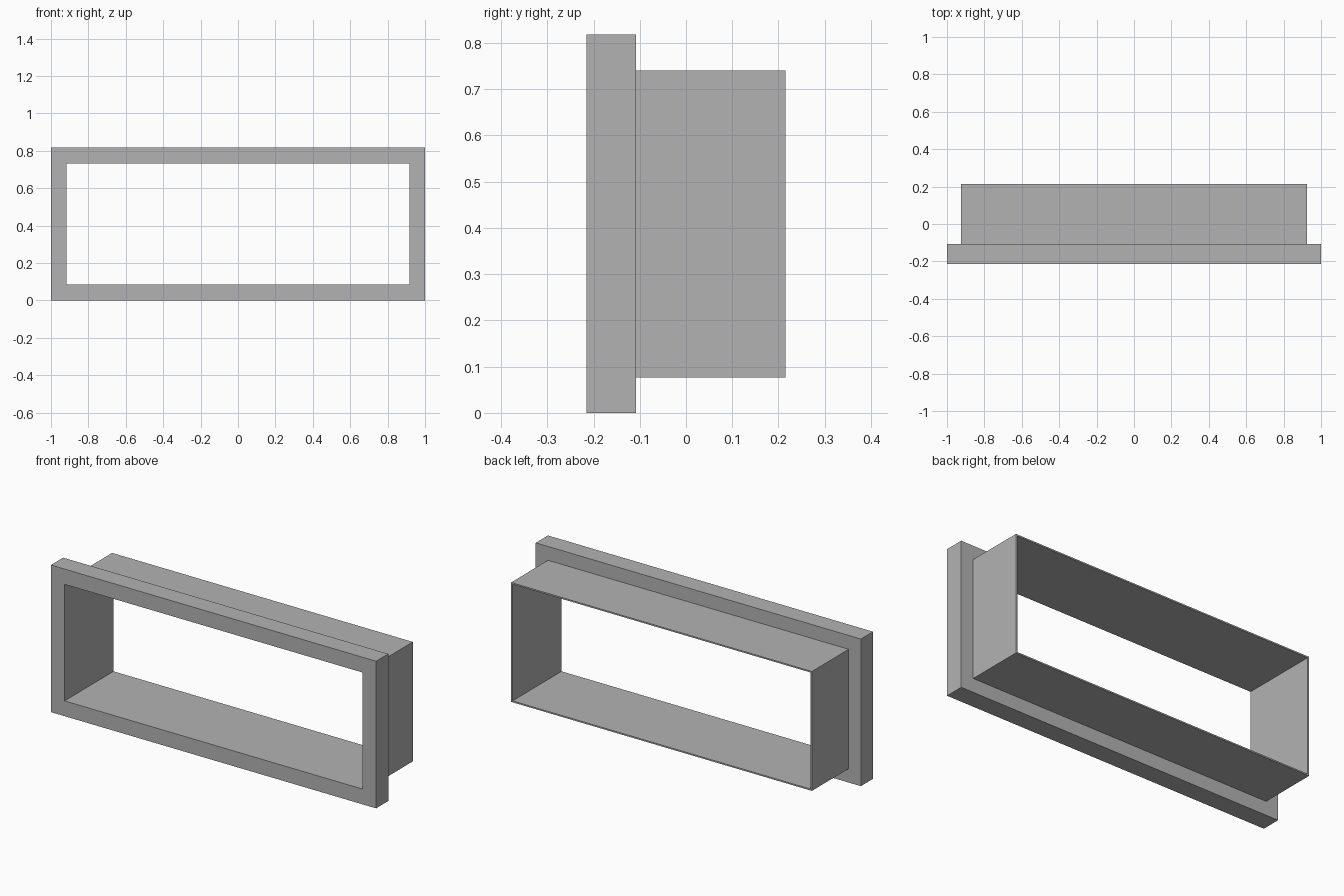
import bpy
import bmesh

cube = bpy.data.objects.get("Cube")
if cube:
    bpy.data.objects.remove(cube, do_unlink=True)

grey = bpy.data.materials.new("plain grey")
grey.use_nodes = True
colour = (0.45, 0.45, 0.45, 1)
grey.diffuse_color = colour
grey.node_tree.nodes["Principled BSDF"].inputs["Base Color"].default_value = colour

MID_Z = 0.409
OPENING = (0.916, 0.324)  # half width and half height


def rectangular_ring(name, half_w, half_h, y_front, y_back):
    """Rectangular tube along y with the shared opening."""
    bm = bmesh.new()

    def loop(w, h, y):
        corners = ((-w, -h), (w, -h), (w, h), (-w, h))
        return [bm.verts.new((x, y, MID_Z + z)) for x, z in corners]

    # Outer front, outer back, inner back, inner front, joined in a cycle
    loops = [loop(half_w, half_h, y_front), loop(half_w, half_h, y_back),
             loop(*OPENING, y_back), loop(*OPENING, y_front)]
    for k, a in enumerate(loops):
        b = loops[(k + 1) % len(loops)]
        for i in range(4):
            j = (i + 1) % 4
            bm.faces.new((a[i], a[j], b[j], b[i]))
    bmesh.ops.recalc_face_normals(bm, faces=bm.faces)
    mesh = bpy.data.meshes.new(name)
    bm.to_mesh(mesh)
    bm.free()
    mesh.materials.append(grey)
    obj = bpy.data.objects.new(name, mesh)
    bpy.context.collection.objects.link(obj)
    return obj


# Wide flange at the front, thin-walled sleeve behind it
rectangular_ring("front_flange", 1.0, MID_Z, -0.215, -0.108)
rectangular_ring("rear_sleeve", 0.925, 0.332, -0.108, 0.215)
